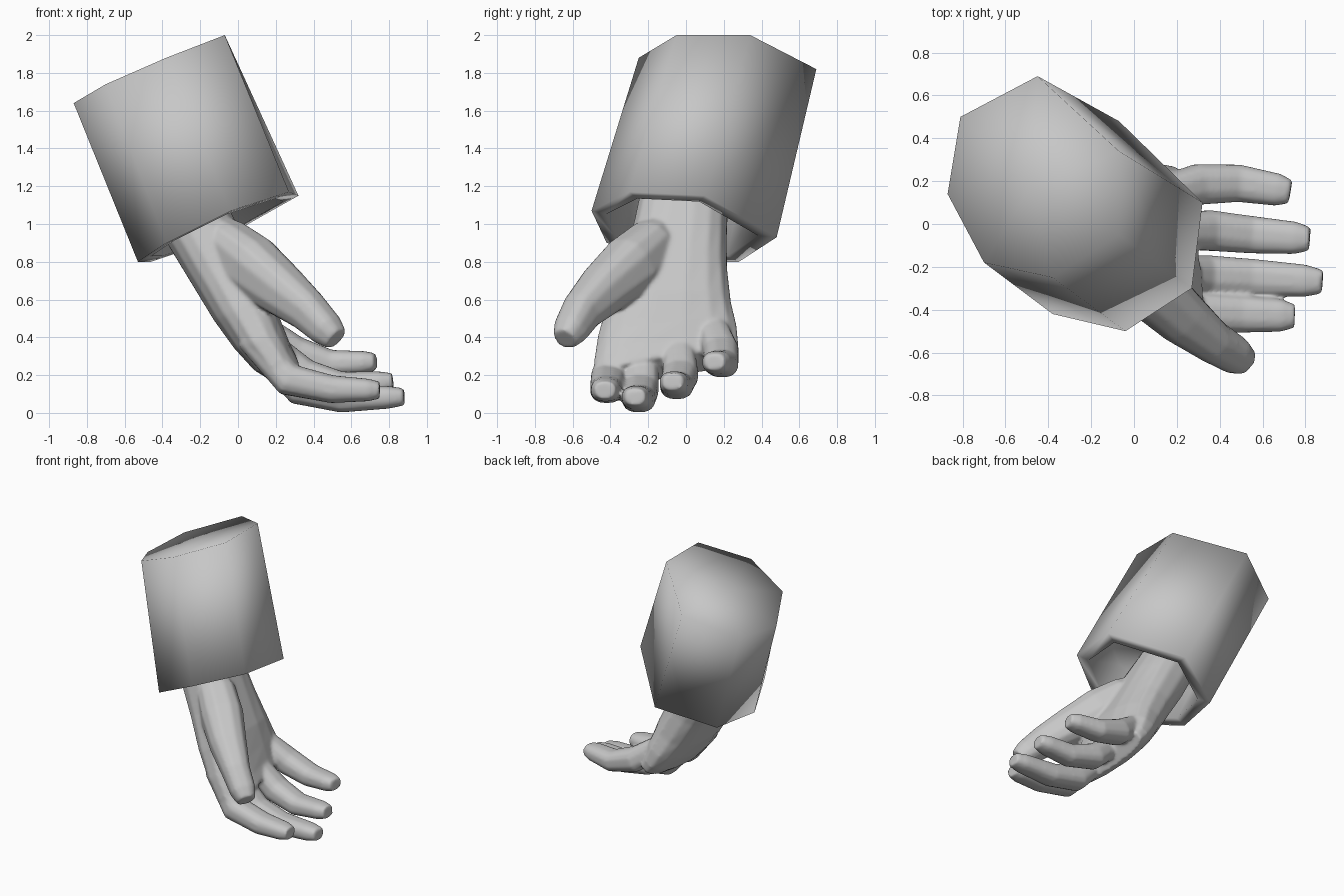
import bpy, bmesh, math
from mathutils import Vector

if "Cube" in bpy.data.objects:
    bpy.data.objects.remove(bpy.data.objects["Cube"], do_unlink=True)

COLOUR = (0.57, 0.57, 0.57, 1)
grey = bpy.data.materials.new("mid grey")
grey.use_nodes = True
grey.diffuse_color = COLOUR
grey.node_tree.nodes["Principled BSDF"].inputs["Base Color"].default_value = COLOUR


def finish(name, bm):
    """Turn a bmesh into a smooth shaded object."""
    bmesh.ops.recalc_face_normals(bm, faces=bm.faces)
    for f in bm.faces:
        f.smooth = True
    mesh = bpy.data.meshes.new(name)
    bm.to_mesh(mesh)
    bm.free()
    mesh.materials.append(grey)
    ob = bpy.data.objects.new(name, mesh)
    bpy.context.collection.objects.link(ob)
    return ob


def bridge(bm, a, b):
    n = len(a)
    for i in range(n):
        bm.faces.new((a[i], a[(i + 1) % n], b[(i + 1) % n], b[i]))


def loft(bm, sections, side=(0, 1, 0), skew=0.0, sides=12):
    """Closed tube through sections (x, y, z, half width, half thickness)."""
    pts = [Vector(s[:3]) for s in sections]
    rings = []
    for i, s in enumerate(sections):
        t = (pts[min(i + 1, len(pts) - 1)] - pts[max(i - 1, 0)]).normalized()
        w = Vector(side)
        w = (w - t * w.dot(t)).normalized()
        n = t.cross(w)
        ring = []
        for k in range(sides):
            a = 2 * math.pi * (k + 0.5) / sides
            u = s[3] * math.copysign(abs(math.cos(a)) ** 0.8, math.cos(a))
            v = s[4] * math.copysign(abs(math.sin(a)) ** 0.8, math.sin(a))
            shift = -skew * u * i / (len(sections) - 1)
            ring.append(bm.verts.new(pts[i] + w * u + n * v + t * shift))
        rings.append(ring)
    for a, b in zip(rings, rings[1:]):
        bridge(bm, a, b)
    bm.faces.new(rings[0])
    bm.faces.new(rings[-1])


# Sleeve: seven sided tube with a closed upper end and a hollow cuff
top = [(-0.45, 0.69, 1.82), (-0.07, 0.34, 2.0), (-0.07, -0.05, 2.0), (-0.38, -0.25, 1.88),
       (-0.70, -0.18, 1.74), (-0.87, 0.14, 1.64), (-0.81, 0.50, 1.67)]
bottom = [(-0.07, 0.48, 0.93), (0.32, 0.10, 1.15), (0.27, -0.30, 1.17), (-0.04, -0.50, 1.07),
          (-0.38, -0.42, 0.90), (-0.53, -0.08, 0.80), (-0.46, 0.28, 0.80)]
axis = Vector((0.37, -0.23, -0.85)).normalized()
top = [Vector(p) for p in top]
bottom = [Vector(p) for p in bottom]
top_mid = sum(top, Vector()) / 7
low_mid = sum(bottom, Vector()) / 7
bm = bmesh.new()
outer_top = [bm.verts.new(p) for p in top]
outer_low = [bm.verts.new(p) for p in bottom]
inner_low = [bm.verts.new(low_mid + (p - low_mid) * 0.82) for p in bottom]
inner_top = [bm.verts.new(low_mid + (p - low_mid) * 0.78 - axis * 0.25) for p in bottom]
bridge(bm, outer_top, outer_low)
bridge(bm, outer_low, inner_low)
bridge(bm, inner_low, inner_top)
bm.faces.new(inner_top)
pole = bm.verts.new(top_mid - axis * 0.01)
for i in range(7):
    bm.faces.new((outer_top[i], outer_top[(i + 1) % 7], pole))
finish("sleeve", bm)

# Hand: wrist and palm, narrowing in thickness towards the knuckles
bm = bmesh.new()
loft(bm, [(-0.32, 0.00, 1.20, 0.23, 0.18),
          (-0.20, -0.03, 0.97, 0.25, 0.19),
          (-0.09, -0.06, 0.77, 0.28, 0.18),
          (0.02, -0.09, 0.57, 0.33, 0.17),
          (0.10, -0.10, 0.42, 0.37, 0.145),
          (0.17, -0.105, 0.31, 0.385, 0.12),
          (0.235, -0.105, 0.24, 0.38, 0.09)], skew=0.22, sides=16)

# Thumb with its fleshy base
loft(bm, [(-0.18, -0.10, 0.98, 0.09, 0.10),
          (-0.06, -0.18, 0.89, 0.14, 0.14),
          (0.07, -0.29, 0.78, 0.15, 0.165),
          (0.22, -0.43, 0.66, 0.13, 0.14),
          (0.37, -0.55, 0.54, 0.10, 0.11),
          (0.47, -0.61, 0.44, 0.09, 0.09),
          (0.52, -0.64, 0.39, 0.065, 0.065)], side=(0.5, 0.8, 0.2))

# Fingers from index to little: base, knuckle, middle joint and tip
fingers = [
    [(0.06, -0.36, 0.40), (0.27, -0.41, 0.175), (0.50, -0.42, 0.125), (0.75, -0.43, 0.12)],
    [(0.08, -0.22, 0.38), (0.33, -0.24, 0.125), (0.55, -0.25, 0.075), (0.88, -0.27, 0.085)],
    [(0.09, -0.04, 0.42), (0.35, -0.03, 0.20), (0.55, -0.05, 0.145), (0.82, -0.07, 0.165)],
    [(0.08, 0.13, 0.48), (0.30, 0.185, 0.32), (0.49, 0.19, 0.26), (0.73, 0.15, 0.27)],
]
for base, knuckle, joint, tip in fingers:
    near_tip = Vector(joint).lerp(Vector(tip), 0.75)
    loft(bm, [(*base, 0.075, 0.075), (*knuckle, 0.097, 0.09), (*joint, 0.089, 0.075),
              (*near_tip, 0.077, 0.061), (*tip, 0.056, 0.046)])

# Fuse the parts of the hand into one skin and soften the joins
hand = finish("hand", bm)
remesh = hand.modifiers.new("fuse", 'REMESH')
remesh.mode = 'VOXEL'
remesh.voxel_size = 0.011
remesh.use_smooth_shade = True
soften = hand.modifiers.new("soften", 'SMOOTH')
soften.factor = 0.5
soften.iterations = 8
